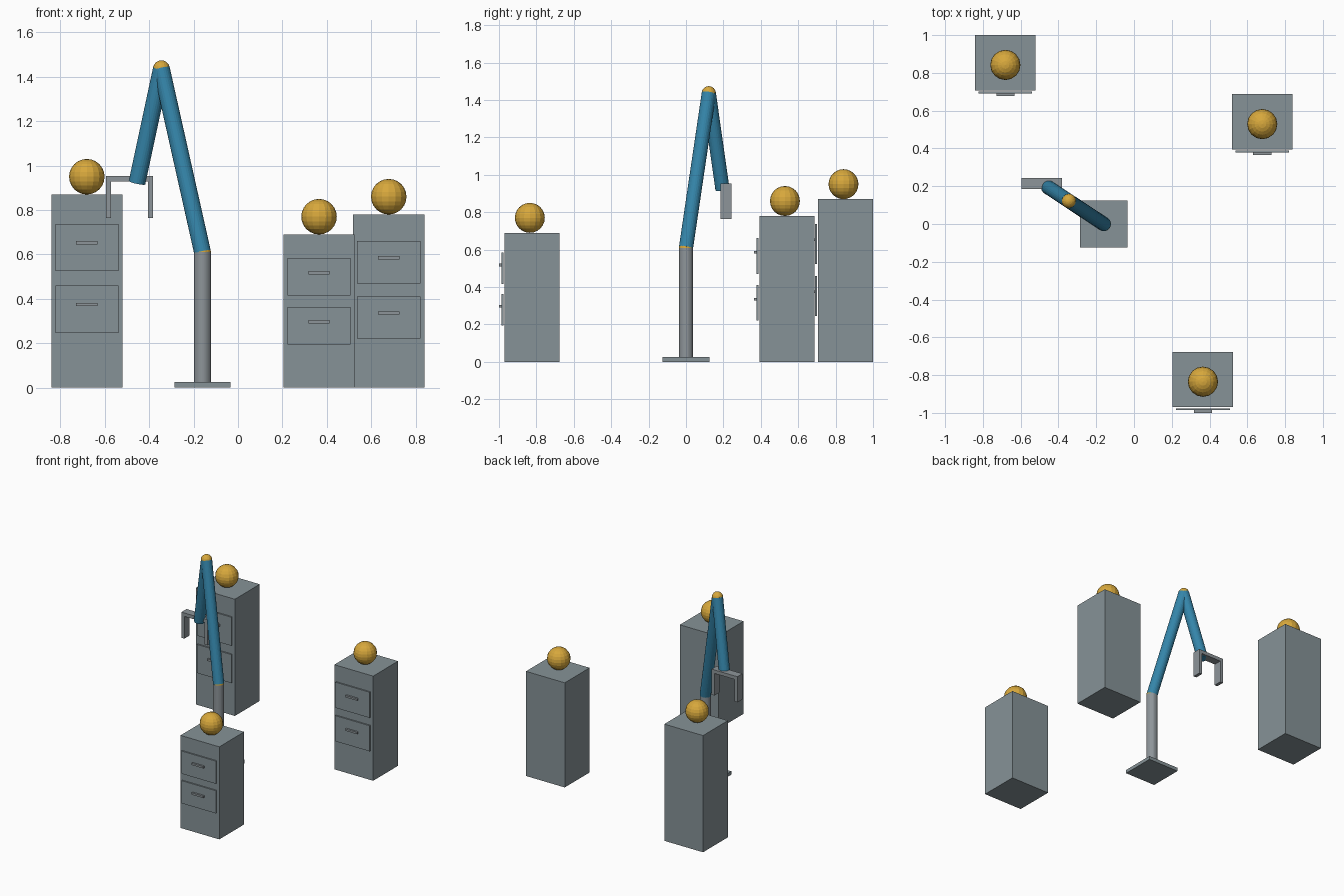
import bpy
from mathutils import Vector

if "Cube" in bpy.data.objects:
    bpy.data.objects.remove(bpy.data.objects["Cube"])


def material(name, rgb):
    m = bpy.data.materials.new(name)
    m.diffuse_color = (*rgb, 1.0)
    m.use_nodes = True
    m.node_tree.nodes["Principled BSDF"].inputs["Base Color"].default_value = m.diffuse_color
    return m


cabinet_grey = material("cabinet grey", (0.24, 0.29, 0.31))
metal_grey = material("metal grey", (0.27, 0.30, 0.32))
arm_blue = material("arm blue", (0.035, 0.235, 0.40))
gold = material("gold", (0.68, 0.39, 0.045))


def finish(name, mat):
    ob = bpy.context.object
    ob.name = name
    ob.data.materials.append(mat)
    return ob


def box(name, lo, hi, mat):
    lo, hi = Vector(lo), Vector(hi)
    bpy.ops.mesh.primitive_cube_add(size=1, location=(lo + hi) / 2)
    bpy.context.object.scale = hi - lo
    return finish(name, mat)


def ball(name, center, radius, mat):
    bpy.ops.mesh.primitive_uv_sphere_add(segments=16, ring_count=12,
                                         radius=radius, location=center)
    return finish(name, mat)


def tube(name, start, end, radius, mat):
    start, end = Vector(start), Vector(end)
    d = end - start
    bpy.ops.mesh.primitive_cylinder_add(vertices=24, radius=radius, depth=d.length,
                                        location=(start + end) / 2)
    bpy.context.object.rotation_euler = d.to_track_quat('Z', 'Y').to_euler()
    return finish(name, mat)


# Drawer cabinets, each with a ball on top: centre x, front y, height
for i, (x, front, h) in enumerate([(-0.681, 0.707, 0.87),
                                   (0.679, 0.394, 0.78),
                                   (0.365, -0.970, 0.69)], 1):
    box(f"cabinet_{i}", (x - 0.16, front, 0), (x + 0.16, front + 0.293, h), cabinet_grey)
    for j, f in enumerate((0.405, 0.725), 1):
        z, half = f * h, 0.1225 * h
        box(f"cabinet_{i}_drawer_{j}", (x - 0.142, front - 0.016, z - half),
            (x + 0.142, front - 0.006, z + half), cabinet_grey)
        zh = z + 0.025 * h
        box(f"cabinet_{i}_handle_{j}", (x - 0.048, front - 0.03, zh - 0.007),
            (x + 0.048, front - 0.016, zh + 0.007), metal_grey)
    ball(f"ball_{i}", (x, front + 0.135, h + 0.08), 0.08, gold)

# Robot arm: base plate, column, two links and their joints
shoulder = (-0.16, 0.0, 0.61)
elbow = (-0.345, 0.122, 1.436)
wrist = (-0.455, 0.195, 0.923)
box("base_plate", (-0.286, -0.125, 0), (-0.034, 0.125, 0.026), cabinet_grey)
tube("column", (-0.16, 0, 0.02), shoulder, 0.038, metal_grey)
tube("upper_arm", shoulder, elbow, 0.038, arm_blue)
tube("forearm", elbow, wrist, 0.038, arm_blue)
ball("shoulder_joint", shoulder, 0.038, gold)
ball("elbow_joint", elbow, 0.038, gold)

# Gripper: palm bar and two fingers
box("gripper_palm", (-0.595, 0.184, 0.928), (-0.382, 0.244, 0.954), metal_grey)
for side, x in (("left", -0.595), ("right", -0.406)):
    box(f"gripper_finger_{side}", (x, 0.184, 0.763), (x + 0.024, 0.244, 0.93), metal_grey)
